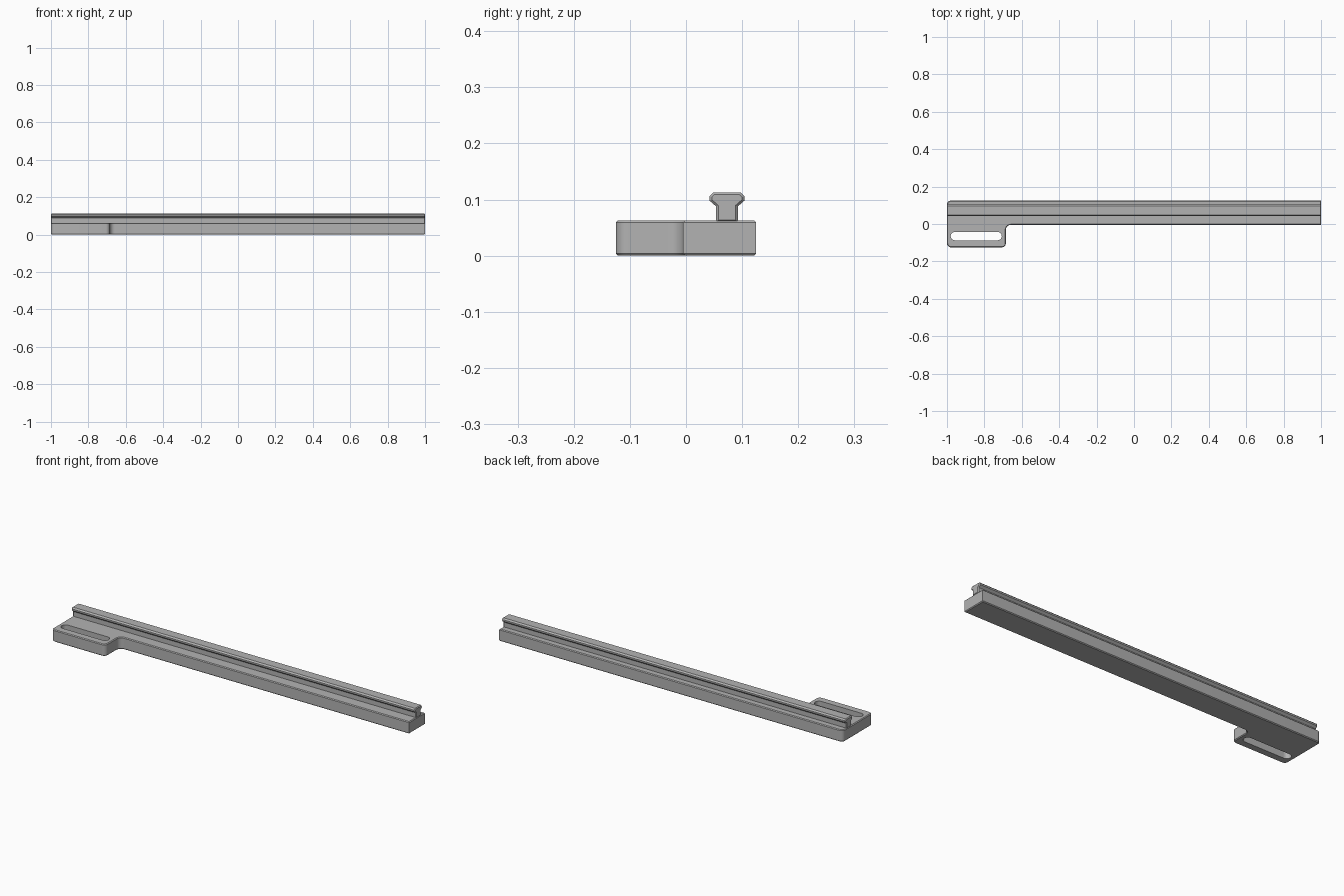
import bpy, bmesh
from math import cos, sin, pi, radians
from mathutils import Vector

old = bpy.data.objects.get("Cube")
if old:
    bpy.data.objects.remove(old, do_unlink=True)

grey = bpy.data.materials.new("satin grey")
grey.use_nodes = True
colour = (0.45, 0.45, 0.45, 1)
grey.diffuse_color = colour
grey.node_tree.nodes["Principled BSDF"].inputs["Base Color"].default_value = colour


def rounded(corners, steps=8):
    """Outline from (x, y, radius) corners, each replaced by an arc."""
    points = []
    for i, (x, y, r) in enumerate(corners):
        here = Vector((x, y))
        if r == 0:
            points.append(here)
            continue
        before = (Vector(corners[i - 1][:2]) - here).normalized()
        after = (Vector(corners[(i + 1) % len(corners)][:2]) - here).normalized()
        centre = here + (before + after) * r
        for k in range(steps + 1):
            a = k / steps * pi / 2
            points.append(centre - after * r * cos(a) - before * r * sin(a))
    return points


def prism(name, outline, direction, chamfer=0):
    """Extrude a closed outline and chamfer the rims of both end caps."""
    bm = bmesh.new()
    cap = bm.faces.new([bm.verts.new(p) for p in outline])
    out = bmesh.ops.extrude_face_region(bm, geom=[cap], use_keep_orig=True)
    new_verts = [g for g in out["geom"] if isinstance(g, bmesh.types.BMVert)]
    bmesh.ops.translate(bm, verts=new_verts, vec=direction)
    bmesh.ops.recalc_face_normals(bm, faces=bm.faces)
    if chamfer:
        axis = Vector(direction).normalized()
        rims = [e for e in bm.edges
                if abs((e.verts[0].co - e.verts[1].co).dot(axis)) < 1e-5]
        bmesh.ops.bevel(bm, geom=rims, offset=chamfer, segments=1,
                        affect='EDGES', profile=0.5)
    mesh = bpy.data.meshes.new(name)
    bm.to_mesh(mesh)
    bm.free()
    mesh.materials.append(grey)
    obj = bpy.data.objects.new(name, mesh)
    bpy.context.collection.objects.link(obj)
    return obj


# Base bar with the mounting foot at one end
bar = rounded([(-1, -0.125, 0.022), (-0.685, -0.125, 0.022),
               (-0.685, -0.005, 0.027), (1, -0.005, 0),
               (1, 0.125, 0), (-1, 0.125, 0.02)])
base = prism("base_bar", [(p.x, p.y, 0) for p in bar], (0, 0, 0.063), 0.004)

# Adjustment slot through the foot
slot = rounded([(-0.98, -0.087, 0.0215), (-0.707, -0.087, 0.0215),
                (-0.707, -0.043, 0.0215), (-0.98, -0.043, 0.0215)])
cutter = prism("slot_cutter", [(p.x, p.y, -0.05) for p in slot], (0, 0, 0.2))
cutter.hide_render = True
cutter.hide_set(True)
cut = base.modifiers.new("slot", 'BOOLEAN')
cut.operation = 'DIFFERENCE'
cut.solver = 'EXACT'
cut.object = cutter

# Guide rail: half profile of (half width, height), mirrored
half = [(0.0195, 0.06), (0.0195, 0.088), (0.031, 0.098),
        (0.031, 0.106), (0.024, 0.113)]
profile = half + [(-w, z) for w, z in reversed(half)]
rail = prism("guide_rail", [(-1, 0.073 + w, z) for w, z in profile],
             (2, 0, 0), 0.004)

# Smooth rounded corners, keep crisp edges
for obj in (base, rail):
    bpy.ops.object.select_all(action='DESELECT')
    obj.select_set(True)
    bpy.context.view_layer.objects.active = obj
    bpy.ops.object.shade_smooth_by_angle(angle=radians(30))
